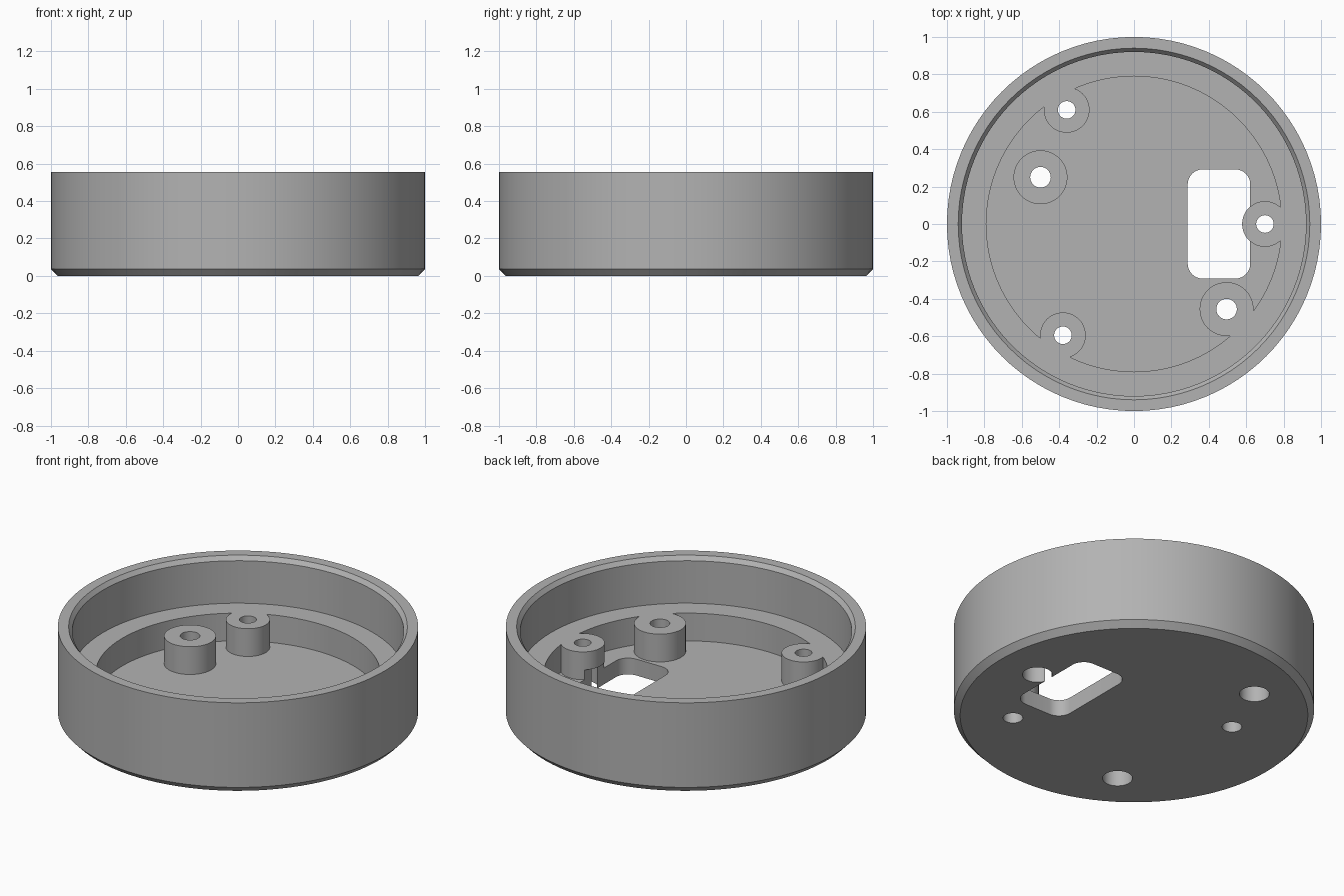
import bpy, bmesh, math

cube = bpy.data.objects.get("Cube")
if cube:
    bpy.data.objects.remove(cube, do_unlink=True)

SEG = 96
FLOOR, LEDGE, TOP = 0.10, 0.27, 0.555

# Screw posts: x, y, radius, hole radius, counterbore radius (0 = plain hole)
POSTS = [
    (0.70, 0.00, 0.122, 0.047, 0.083),
    (-0.36, 0.61, 0.122, 0.047, 0.083),
    (-0.38, -0.595, 0.122, 0.047, 0.083),
    (-0.50, 0.25, 0.144, 0.055, 0),
    (0.495, -0.455, 0.144, 0.055, 0),
]

grey = bpy.data.materials.new("plain grey")
grey.use_nodes = True
colour = (0.45, 0.45, 0.45, 1)
grey.diffuse_color = colour
grey.node_tree.nodes["Principled BSDF"].inputs["Base Color"].default_value = colour


def make_object(name, bm):
    bmesh.ops.recalc_face_normals(bm, faces=bm.faces)
    mesh = bpy.data.meshes.new(name)
    bm.to_mesh(mesh)
    bm.free()
    mesh.materials.append(grey)
    obj = bpy.data.objects.new(name, mesh)
    bpy.context.collection.objects.link(obj)
    return obj


def prism(name, outline, z0, z1):
    bm = bmesh.new()
    face = bm.faces.new([bm.verts.new((x, y, z0)) for x, y in outline])
    new = bmesh.ops.extrude_face_region(bm, geom=[face])["geom"]
    for v in new:
        if isinstance(v, bmesh.types.BMVert):
            v.co.z = z1
    return make_object(name, bm)


def arc(cx, cy, r, start, sweep, steps):
    return [(cx + r * math.cos(start + sweep * i / steps),
             cy + r * math.sin(start + sweep * i / steps)) for i in range(steps)]


def cylinder(name, x, y, r, z0, z1, seg=48):
    return prism(name, arc(x, y, r, 0, math.tau, seg), z0, z1)


def lathe(name, profile):
    # Turned solid, closed by a disc at each end of the profile
    bm = bmesh.new()
    rings = []
    for r, z in profile:
        rings.append([bm.verts.new((x, y, z)) for x, y in arc(0, 0, r, 0, math.tau, SEG)])
    for a, b in zip(rings, rings[1:]):
        for i in range(SEG):
            j = (i + 1) % SEG
            bm.faces.new((a[i], a[j], b[j], b[i]))
    bm.faces.new(rings[0])
    bm.faces.new(rings[-1])
    return make_object(name, bm)


def cut(target, cutter):
    mod = target.modifiers.new("cut", 'BOOLEAN')
    mod.operation = 'DIFFERENCE'
    mod.solver = 'EXACT'
    mod.object = cutter
    bpy.context.view_layer.objects.active = target
    bpy.ops.object.modifier_apply(modifier=mod.name)
    bpy.data.objects.remove(cutter, do_unlink=True)


# Round case with chamfered base, bevelled lip and inner ledge
case = lathe("round_case", [
    (0.965, 0), (1, 0.037), (1, TOP), (0.94, TOP), (0.92, TOP - 0.025), (0.92, LEDGE)])

# Central pocket, leaving the posts standing level with the ledge
pocket = cylinder("pocket_cutter", 0, 0, 0.79, FLOOR, 0.4, SEG)
for x, y, r, hole, bore in POSTS:
    cut(pocket, cylinder("post_cutter", x, y, r, 0, 0.5))
cut(case, pocket)

# Rounded window through the floor, notching the underside of one post
corner, x0, x1, half = 0.08, 0.287, 0.6215, 0.292
outline = []
for k, (cx, cy) in enumerate([(x1 - corner, half - corner), (x0 + corner, half - corner),
                              (x0 + corner, corner - half), (x1 - corner, corner - half)]):
    quarter = arc(cx, cy, corner, k * math.pi / 2, math.pi / 2, 8)
    end = (k + 1) * math.pi / 2
    outline += quarter + [(cx + corner * math.cos(end), cy + corner * math.sin(end))]
cut(case, prism("window_cutter", outline, -0.1, 0.16))

# Screw holes and counterbores
for x, y, r, hole, bore in POSTS:
    cut(case, cylinder("hole_cutter", x, y, hole, -0.1, 0.5, 32))
    if bore:
        cut(case, cylinder("counterbore_cutter", x, y, bore, -0.1, 0.17, 40))

bpy.ops.object.select_all(action='DESELECT')
case.select_set(True)
bpy.context.view_layer.objects.active = case
bpy.ops.object.shade_smooth_by_angle(angle=math.radians(30))
